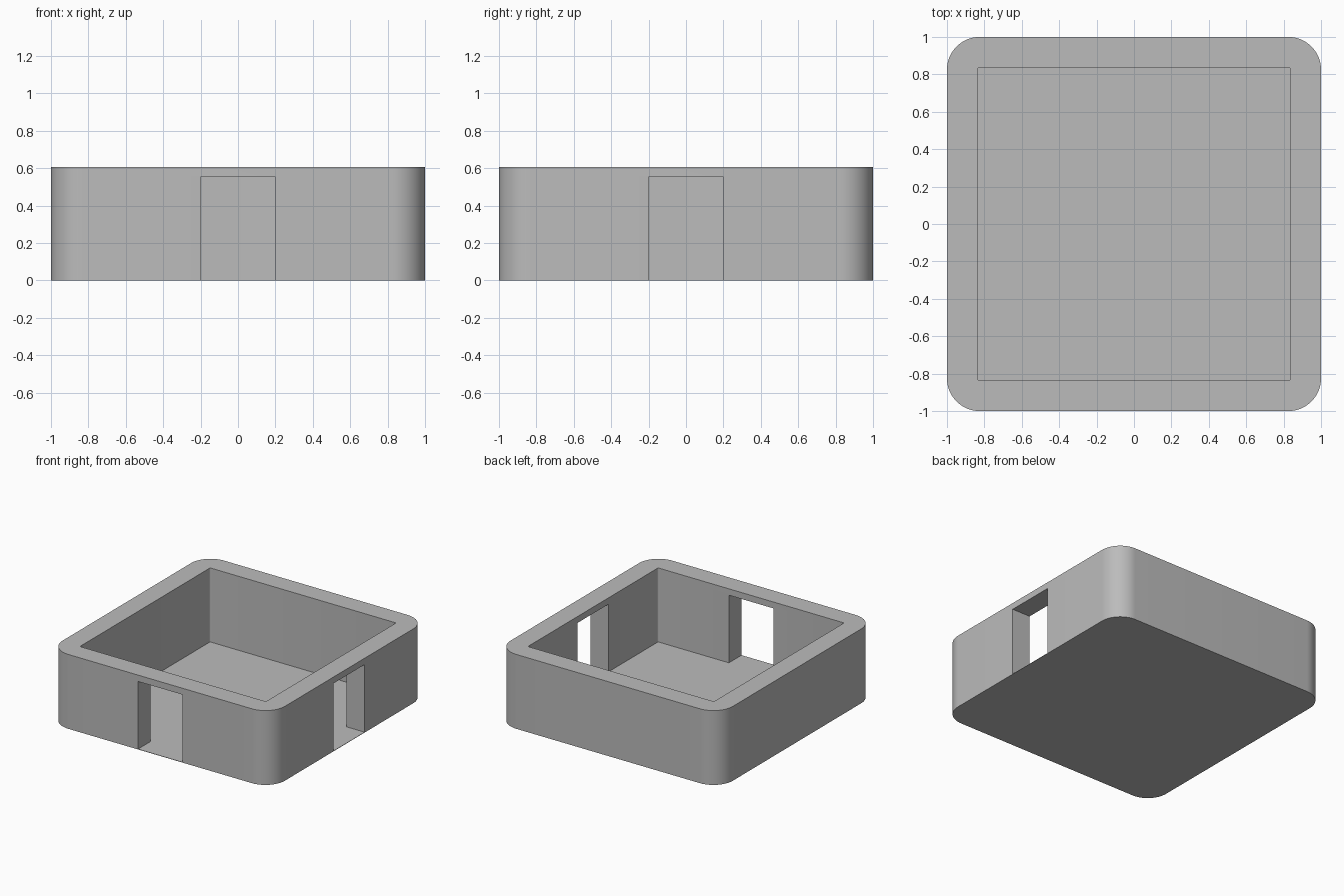
import bpy, bmesh, math
from mathutils import Vector

cube = bpy.data.objects.get("Cube")
if cube:
    bpy.data.objects.remove(cube, do_unlink=True)

HEIGHT = 0.605
FLOOR = 0.003
INNER = 0.837
DOOR_TOP = 0.553
DOOR_HALF = 0.2

grey = bpy.data.materials.new("plain grey")
grey.use_nodes = True
colour = (0.5, 0.5, 0.5, 1)
grey.diffuse_color = colour
grey.node_tree.nodes["Principled BSDF"].inputs["Base Color"].default_value = colour


def rounded_prism(name, hx, hy, radius, z0, z1, segments, centre=(0, 0)):
    """Vertical prism over a rectangle with rounded corners."""
    bm = bmesh.new()
    ring = []
    for corner, (sx, sy) in enumerate([(1, 1), (-1, 1), (-1, -1), (1, -1)]):
        for i in range(segments + 1 if radius else 1):
            a = math.pi / 2 * (corner + i / segments)
            x = centre[0] + sx * (hx - radius) + radius * math.cos(a)
            y = centre[1] + sy * (hy - radius) + radius * math.sin(a)
            ring.append(bm.verts.new((x, y, z0)))
    base = bm.faces.new(ring)
    top = bmesh.ops.extrude_face_region(bm, geom=[base], use_keep_orig=True)["geom"]
    verts = [v for v in top if isinstance(v, bmesh.types.BMVert)]
    bmesh.ops.translate(bm, verts=verts, vec=Vector((0, 0, z1 - z0)))
    bmesh.ops.recalc_face_normals(bm, faces=bm.faces)
    mesh = bpy.data.meshes.new(name)
    bm.to_mesh(mesh)
    bm.free()
    mesh.materials.append(grey)
    obj = bpy.data.objects.new(name, mesh)
    bpy.context.collection.objects.link(obj)
    return obj


# Walls and thin floor in one body with rounded outer corners
shell = rounded_prism("walled_tray", 1, 1, 0.175, 0, HEIGHT, 16)

# Hollow interior, then a doorway in the front wall and one in the +x wall
cutters = [
    rounded_prism("interior_cutter", INNER, INNER, 0.012, FLOOR, HEIGHT + 0.2, 4),
    rounded_prism("front_door_cutter", DOOR_HALF, 0.2, 0, FLOOR, DOOR_TOP, 1, (0, -0.95)),
    rounded_prism("side_door_cutter", 0.2, DOOR_HALF, 0, FLOOR, DOOR_TOP, 1, (0.95, 0)),
]
bpy.ops.object.select_all(action="DESELECT")
shell.select_set(True)
bpy.context.view_layer.objects.active = shell
for cutter in cutters:
    cutter.hide_render = True
    mod = shell.modifiers.new(cutter.name, "BOOLEAN")
    mod.operation = "DIFFERENCE"
    mod.solver = "EXACT"
    mod.object = cutter
    bpy.ops.object.modifier_apply(modifier=mod.name)
for cutter in cutters:
    bpy.data.objects.remove(cutter, do_unlink=True)

bpy.ops.object.shade_smooth_by_angle(angle=math.radians(30))
